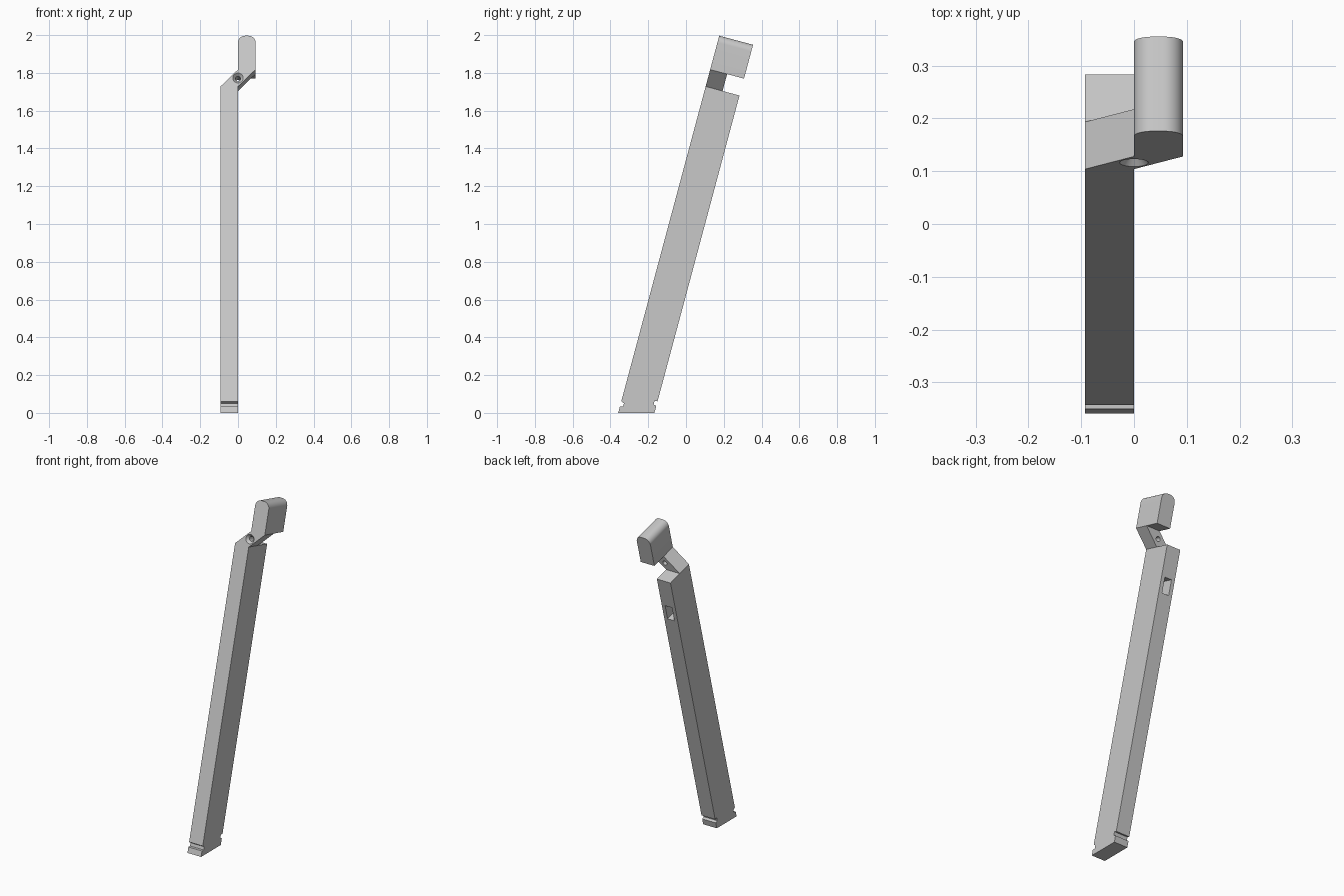
import bpy, bmesh, math
from mathutils import Matrix

cube = bpy.data.objects.get("Cube")
if cube:
    bpy.data.objects.remove(cube, do_unlink=True)

W = 0.0927                      # thickness; the depth is twice this
TILT = math.radians(15)
SLOPE = math.tan(TILT)
SHOULDER = 1.789                # height of the post along its own axis
NECK = SHOULDER + W
TOP = NECK + 2 * W
# Leaning frame: x across, y depth from the front face, z along the post
FRAME = Matrix.Translation((0, -0.359, 0)) @ Matrix.Rotation(-TILT, 4, "X")

grey = bpy.data.materials.new("light_grey")
grey.use_nodes = True
grey.diffuse_color = (0.58, 0.58, 0.58, 1)
grey.node_tree.nodes["Principled BSDF"].inputs["Base Color"].default_value = grey.diffuse_color


def finish(name, bm):
    bmesh.ops.recalc_face_normals(bm, faces=bm.faces)
    mesh = bpy.data.meshes.new(name)
    bm.to_mesh(mesh)
    bm.free()
    mesh.materials.append(grey)
    obj = bpy.data.objects.new(name, mesh)
    bpy.context.collection.objects.link(obj)
    obj.matrix_world = FRAME
    return obj


def prism(name, points, offset):
    """Extrude a closed outline along the offset vector."""
    bm = bmesh.new()
    face = bm.faces.new([bm.verts.new(p) for p in points])
    moved = bmesh.ops.extrude_face_region(bm, geom=[face])["geom"]
    bmesh.ops.translate(bm, vec=offset, verts=[v for v in moved if isinstance(v, bmesh.types.BMVert)])
    return finish(name, bm)


def cut(target, cutter):
    cutter.hide_render = True
    mod = target.modifiers.new("cut", "BOOLEAN")
    mod.operation = "DIFFERENCE"
    mod.solver = "EXACT"
    mod.object = cutter
    select(target)
    bpy.ops.object.modifier_apply(modifier=mod.name)
    bpy.data.objects.remove(cutter, do_unlink=True)


def select(obj):
    bpy.ops.object.select_all(action="DESELECT")
    obj.select_set(True)
    bpy.context.view_layer.objects.active = obj


# Post: side outline with a level foot and a small groove front and back
D = 2 * W
groove_low, groove_high, groove_in = 0.034, 0.063, 0.016
side = [(0, 0), (0, groove_low), (groove_in, groove_low + groove_in * SLOPE),
        (groove_in, groove_high - 0.006), (0, groove_high), (0, SHOULDER), (D, SHOULDER)]
foot = D * SLOPE
side += [(D, foot + groove_high), (D - groove_in, foot + groove_high),
         (D - groove_in, foot + groove_low + 0.008), (D, foot + groove_low + 0.004), (D, foot)]
post = prism("post", [(-W, d, h) for d, h in side], (W, 0, 0))

# Blind slot in the back of the post
x0, z0 = -0.75 * W, SHOULDER - 0.275
slot = prism("slot_cutter", [(x0, W, z0), (x0 + W / 2, W, z0),
                             (x0 + W / 2, W, z0 + W), (x0, W, z0 + W)], (0, 2 * W, 0))
cut(post, slot)

# Slanted neck on the front half
neck = prism("neck", [(-W, 0, SHOULDER), (0, 0, SHOULDER), (W, 0, NECK), (0, 0, NECK)], (0, W, 0))

# Countersunk screw hole through the neck
bm = bmesh.new()
rings = []
for radius, depth in [(0.029, -0.002), (0.014, 0.016), (0.014, W + 0.02)]:
    rings.append([bm.verts.new((radius * math.cos(a), depth, (SHOULDER + NECK) / 2 + radius * math.sin(a)))
                  for a in (2 * math.pi * i / 32 for i in range(32))])
for low, high in zip(rings, rings[1:]):
    for i in range(32):
        j = (i + 1) % 32
        bm.faces.new((low[i], low[j], high[j], high[i]))
bm.faces.new(rings[0])
bm.faces.new(rings[-1])
cut(neck, finish("screw_hole_cutter", bm))

# Head with rounded top edges
R = 0.4 * W
outline = [(0, 0, NECK), (W, 0, NECK)]
for centre, start in [(W - R, 0), (R, 90)]:
    for i in range(11):
        a = math.radians(start + 9 * i)
        outline.append((centre + R * math.cos(a), 0, TOP - R + R * math.sin(a)))
head = prism("head", outline, (0, D, 0))

for obj in (post, neck, head):
    select(obj)
    bpy.ops.object.shade_smooth_by_angle(angle=math.radians(25))
